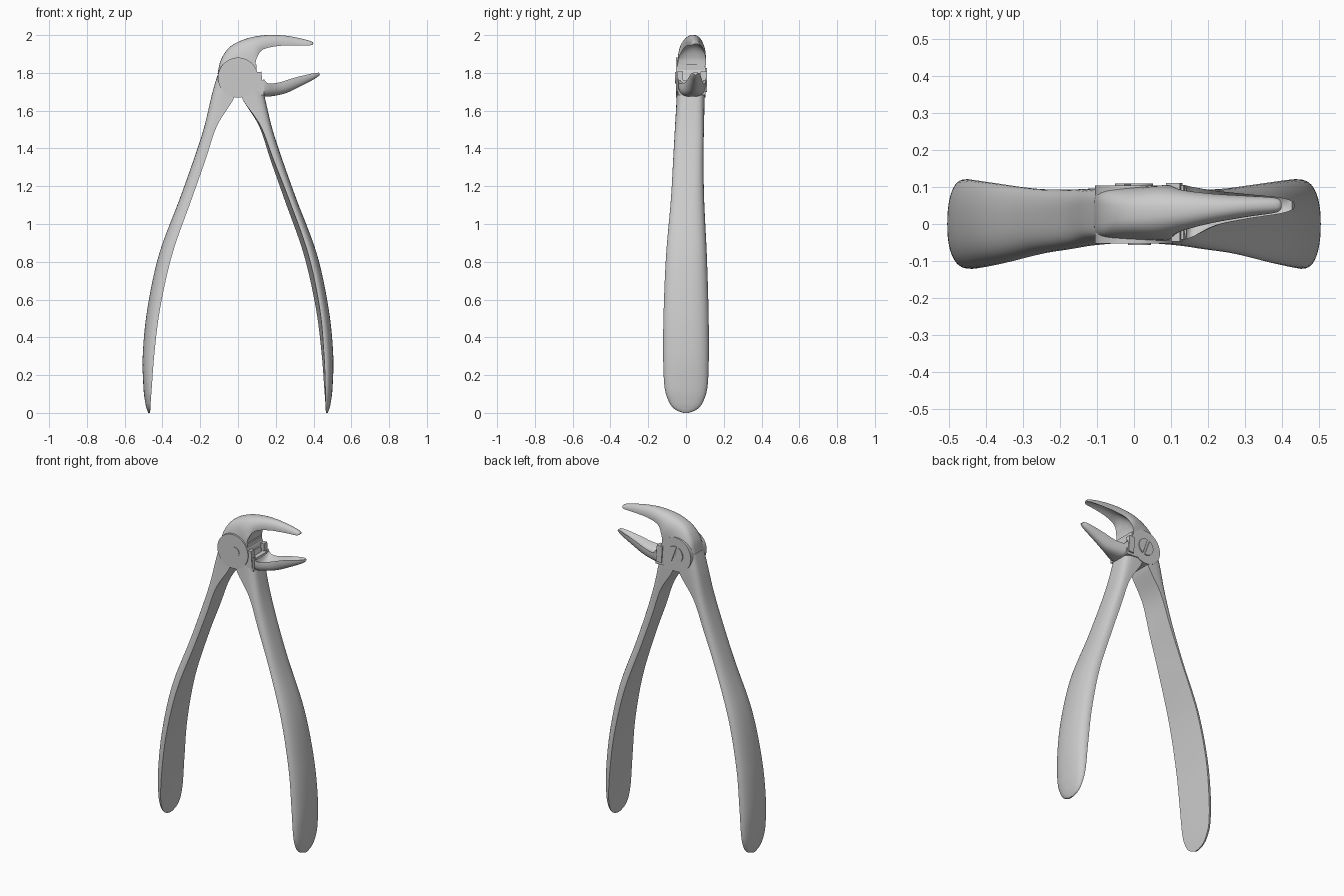
import bpy, bmesh, math
from mathutils import Matrix

if "Cube" in bpy.data.objects:
    bpy.data.objects.remove(bpy.data.objects["Cube"])

ARC, INNER, STEPS = 24, 12, 7


def spline(rows):
    """Catmull-Rom interpolation through rows of numbers."""
    out = []
    last = len(rows) - 1
    for i in range(last):
        a, b, c, d = (rows[max(i - 1, 0)], rows[i], rows[i + 1], rows[min(i + 2, last)])
        for k in range(STEPS):
            t = k / STEPS
            out.append([0.5 * (2 * q + (r - p) * t + (2 * p - 5 * q + 4 * r - s) * t * t
                               + (3 * q - p - 3 * r + s) * t ** 3)
                        for p, q, r, s in zip(a, b, c, d)])
    out.append(list(rows[-1]))
    return out


def finish(bm, name, angle=38):
    bmesh.ops.recalc_face_normals(bm, faces=bm.faces)
    me = bpy.data.meshes.new(name)
    bm.to_mesh(me)
    bm.free()
    ob = bpy.data.objects.new(name, me)
    bpy.context.collection.objects.link(ob)
    bpy.ops.object.select_all(action='DESELECT')
    ob.select_set(True)
    bpy.context.view_layer.objects.active = ob
    bpy.ops.object.shade_smooth_by_angle(angle=math.radians(angle))
    return ob


def loft(name, rows):
    """Rows: outer x,z, inner x,z, y min, y max, roundness power, groove depth, twist."""
    bm = bmesh.new()
    rings = []
    for ox, oz, ix, iz, y0, y1, n, groove, twist in spline(rows):
        mid, half = (y0 + y1) / 2, (y1 - y0) / 2
        prof = []
        for k in range(ARC + 1):          # domed outer side
            a = math.pi * k / ARC
            u = math.copysign(abs(math.cos(a)) ** (2 / n), math.cos(a))
            prof.append((u, abs(math.sin(a)) ** (2 / n)))
        for k in range(1, INNER):         # flat or hollow inner side
            u = -1 + 2 * k / INNER
            prof.append((u, groove * (1 - u * u)))
        rings.append([bm.verts.new((ix + d * (ox - ix) - twist * u * (1 - d),
                                    mid + half * u, iz + d * (oz - iz)))
                      for u, d in prof])
    m = len(rings[0])
    for a, b in zip(rings, rings[1:]):
        for j in range(m):
            bm.faces.new((a[j], a[(j + 1) % m], b[(j + 1) % m], b[j]))
    bm.faces.new(rings[0])
    bm.faces.new(rings[-1])
    return finish(bm, name)


def disc(name, x, z, r, y0, y1):
    bm = bmesh.new()
    mat = Matrix.Translation((x, (y0 + y1) / 2, z)) @ Matrix.Rotation(math.pi / 2, 4, 'X')
    bmesh.ops.create_cone(bm, cap_ends=True, segments=48, radius1=r, radius2=r,
                          depth=y1 - y0, matrix=mat)
    return finish(bm, name)


def box(name, lo, hi, turn=0):
    bm = bmesh.new()
    c = [(a + b) / 2 for a, b in zip(lo, hi)]
    s = [b - a for a, b in zip(lo, hi)]
    bmesh.ops.create_cube(bm, size=1, matrix=Matrix.Translation(c)
                          @ Matrix.Rotation(turn, 4, 'Y') @ Matrix.Diagonal((*s, 1)))
    return finish(bm, name)


# Handles: D-shaped bars, bowed outward, mirrored left to right
handle = [
    (.108, 1.79, .00, 1.76, -.047, .097, 5.0, 0, 0),
    (.137, 1.69, .025, 1.66, -.050, .099, 4.5, 0, 0),
    (.180, 1.51, .115, 1.52, -.058, .095, 3.5, 0, .004),
    (.235, 1.34, .180, 1.34, -.068, .093, 3.0, 0, .008),
    (.310, 1.13, .258, 1.13, -.080, .096, 2.6, 0, .012),
    (.418, .84, .360, .84, -.105, .110, 2.4, 0, .012),
    (.480, .55, .423, .55, -.118, .119, 2.3, 0, .010),
    (.504, .31, .449, .31, -.121, .121, 2.3, 0, .006),
    (.501, .14, .459, .14, -.114, .114, 2.3, 0, .003),
    (.492, .06, .462, .06, -.091, .091, 2.3, 0, 0),
    (.483, .02, .464, .02, -.060, .060, 2.3, 0, 0),
    (.475, .00, .466, .00, -.015, .015, 2.3, 0, 0),
]
for name, s in (("left_handle", -1), ("right_handle", 1)):
    loft(name, [(s * r[0], r[1], s * r[2], *r[3:]) for r in handle])

# Upper jaw: hooked beak, hollow inside
loft("upper_jaw", [
    (-.108, 1.795, .00, 1.76, -.046, .097, 5.0, 0, 0),
    (-.090, 1.87, .03, 1.80, -.046, .100, 4.0, 0, 0),
    (-.040, 1.94, .085, 1.825, -.045, .103, 3.0, 0, 0),
    (.050, 1.983, .098, 1.875, -.040, .105, 2.5, .1, 0),
    (.150, 2.00, .130, 1.922, -.018, .092, 2.3, .35, 0),
    (.240, 1.998, .210, 1.942, .003, .082, 2.2, .4, 0),
    (.320, 1.985, .310, 1.946, .020, .076, 2.2, .4, 0),
    (.385, 1.968, .380, 1.946, .030, .071, 2.2, .25, 0),
    (.399, 1.958, .397, 1.950, .040, .062, 2.2, 0, 0),
])

# Lower jaw: grooved beak rising to its tip
loft("lower_jaw", [
    (.130, 1.677, .135, 1.770, -.042, .106, 3.5, .15, 0),
    (.165, 1.675, .160, 1.745, -.034, .100, 2.8, .4, 0),
    (.245, 1.690, .220, 1.750, -.004, .090, 2.3, .5, 0),
    (.325, 1.726, .305, 1.776, .014, .081, 2.2, .45, 0),
    (.405, 1.768, .395, 1.797, .028, .072, 2.2, .3, 0),
    (.434, 1.790, .428, 1.801, .038, .062, 2.2, 0, 0),
])

# Hinge block, lower jaw shoulders and the disc through them
box("hinge_block", (-.05, -.044, 1.72), (.098, .098, 1.845))
box("jaw_root", (.05, -.042, 1.685), (.14, .104, 1.762), math.radians(3))
for side, y in (("front", -.048), ("back", .078)):
    box("shoulder_" + side, (.09, y, 1.70), (.128, y + .033, 1.805), math.radians(-4))
disc("hinge_disc", 0, 1.775, .106, -.053, .104)

# Pivot pin in front, slotted screw head behind
disc("pivot_pin", .015, 1.775, .031, -.057, 0)
screw = disc("screw_head", 0, 1.775, .052, .08, .110)
slot = box("slot_cutter", (-.008, .104, 1.70), (.008, .13, 1.85), math.radians(-20))
slot.hide_render = True
slot.hide_viewport = True
cut = screw.modifiers.new("slot", 'BOOLEAN')
cut.operation = 'DIFFERENCE'
cut.object = slot
